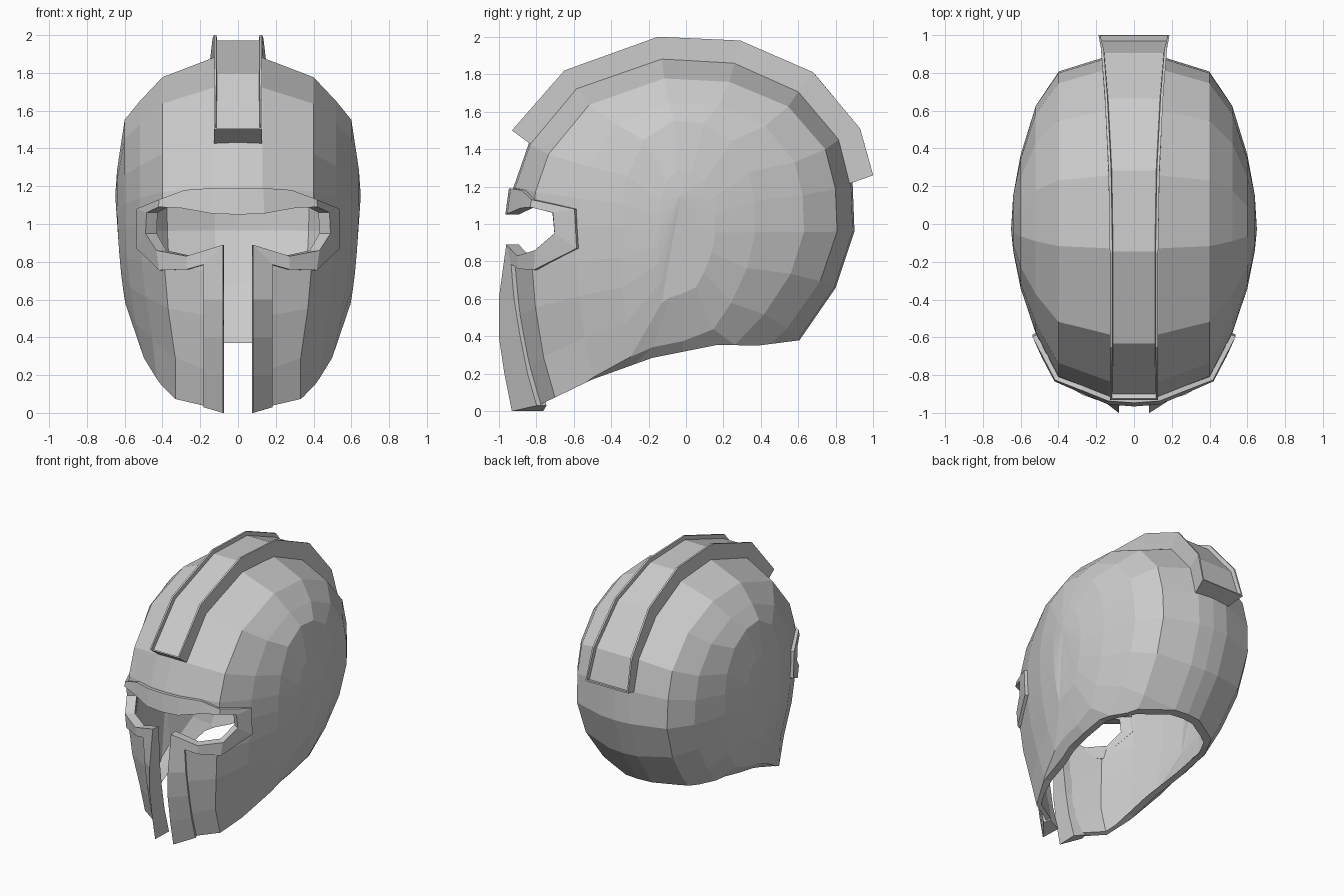
import bpy, bmesh
from mathutils import Vector
from mathutils.bvhtree import BVHTree

if "Cube" in bpy.data.objects:
    bpy.data.objects.remove(bpy.data.objects["Cube"])


def make(name, verts, faces, inset=None):
    me = bpy.data.meshes.new(name)
    me.from_pydata([tuple(v) for v in verts], [], faces)
    bm = bmesh.new()
    bm.from_mesh(me)
    bmesh.ops.recalc_face_normals(bm, faces=bm.faces)
    if inset:
        bm.faces.ensure_lookup_table()
        top_faces = [bm.faces[i] for i in inset]
        bmesh.ops.inset_region(bm, faces=top_faces, thickness=0.014, depth=0)
        bmesh.ops.inset_region(bm, faces=top_faces, thickness=0.004, depth=-0.03)
    bm.to_mesh(me)
    bm.free()
    ob = bpy.data.objects.new(name, me)
    bpy.context.collection.objects.link(ob)
    return ob


def loft(name, sections, inset=None):
    n = len(sections[0])
    verts = [p for s in sections for p in s]
    faces = [(i * n + j, i * n + (j + 1) % n, (i + 1) * n + (j + 1) % n, (i + 1) * n + j)
             for i in range(len(sections) - 1) for j in range(n)]
    faces += [tuple(range(n)), tuple(range(len(verts) - n, len(verts)))]
    return make(name, verts, faces, inset)


def cut(target, cutter):
    cutter.hide_render = True
    cutter.display_type = 'WIRE'
    m = target.modifiers.new(cutter.name, 'BOOLEAN')
    m.operation = 'DIFFERENCE'
    m.solver = 'EXACT'
    m.object = cutter


# Shell: side profile (y, z) shrunk towards the ears in rings
# (x, front y scale, back y scale, z scale), narrowed towards the cheeks
CY, CZ = -0.03, 0.95
profile = [(-0.92, 1.2), (-0.84, 1.43), (-0.59, 1.73), (-0.13, 1.89), (0.26, 1.87),
           (0.61, 1.72), (0.83, 1.46), (0.89, 1.22), (0.90, 0.96), (0.80, 0.66),
           (0.60, 0.37), (0.38, 0.15), (0, 0.05), (-0.45, 0.0), (-0.79, -0.08),
           (-0.87, 0.2), (-0.92, 0.5), (-0.94, 0.75), (-0.94, 1.0)]
half = [(0, 1, 1, 1), (0.13, 0.99, 0.99, 0.99), (0.40, 0.87, 0.90, 0.88),
        (0.52, 0.61, 0.71, 0.745), (0.60, 0.35, 0.43, 0.64), (0.64, 0.13, 0.2, 0.36)]
rings = [(-x, a, b, c) for x, a, b, c in reversed(half[1:])] + half
n = len(profile)
verts, faces = [], []
for x, front, back, sz in rings:
    for y, z in profile:
        z = CZ + (z - CZ) * sz
        taper = min(0.17, 0.33 * max(0, (1.2 - z) / 1.2) ** 2.4)
        verts.append((x * (1 - taper), CY + (y - CY) * (front if y < CY else back), z))
for i in range(len(rings) - 1):
    for j in range(n):
        k = (j + 1) % n
        faces.append((i * n + j, i * n + k, (i + 1) * n + k, (i + 1) * n + j))
last = len(verts) - n
verts += [(-0.65, CY, 1.15), (0.65, CY, 1.15)]
for j in range(n):
    k = (j + 1) % n
    faces += [(k, j, last + n), (last + j, last + k, last + n + 1)]
tree = BVHTree.FromPolygons(verts, faces)
shell = make("helmet_shell", verts, faces)
sol = shell.modifiers.new("thickness", 'SOLIDIFY')
sol.thickness = 0.04
sol.offset = -1

# Opening trim: outer x, z, inner x, z and the lip's y beside the nose slot
trim = [(0, 1.19, 0, 1.05, None), (0.13, 1.19, 0.13, 1.055, None),
        (0.27, 1.18, 0.29, 1.085, None), (0.40, 1.13, 0.40, 1.09, None),
        (0.515, 1.08, 0.46, 1.06, None), (0.515, 0.87, 0.465, 0.95, None),
        (0.40, 0.755, 0.41, 0.86, None), (0.26, 0.76, 0.26, 0.83, None),
        (0.175, 0.785, 0.08, 0.89, -0.96), (0.175, 0.6, 0.08, 0.6, -1.0),
        (0.175, 0.4, 0.08, 0.4, -1.0), (0.175, 0.2, 0.08, 0.2, -0.97),
        (0.175, 0.03, 0.08, 0.0, -0.93)]
trim = [(-a, b, -c, d, e) for a, b, c, d, e in reversed(trim[1:])] + trim


def on_shell(x, z, d):
    hit = tree.ray_cast(Vector((x, -3, z)), Vector((0, 1, 0)))[0]
    s = max(-0.95, min(0.95, x / 0.57))
    return hit + Vector((s, -(1 - s * s) ** 0.5, 0)) * d


sections = []
for ox, oz, ix, iz, lip in trim:
    front = Vector((ix, lip, iz)) if lip else on_shell(ix, iz, 0.03)
    sections.append([on_shell(ox, oz, 0.025), front,
                     on_shell(ix, iz, -0.042), on_shell(ox, oz, -0.03)])
loft("opening_trim", sections)

# Cutters: T-shaped face opening (slightly under the trim) and curved lower rim
outline = []
for ox, oz, ix, iz, lip in trim:
    f = 0.2
    outline.append((ix + (ox - ix) * f, iz + (oz - iz) * f))
outline = [(outline[0][0], -0.3)] + outline + [(outline[-1][0], -0.3)]
cut(shell, loft("face_opening_cutter", [[(x, y, z) for x, z in outline] for y in (-1.3, -0.25)]))
rim = [(1.2, 0.39), (0.60, 0.378), (0.38, 0.35), (0.17, 0.355), (-0.18, 0.285),
       (-0.5, 0.17), (-0.79, 0.03), (-0.86, 0.005), (-1.3, 0.005), (-1.3, -0.6), (1.2, -0.6)]
cut(shell, loft("lower_rim_cutter", [[(x, y, z) for y, z in rim] for x in (-1, 1)]))

# Crest: raised band along the dome with a sunken top, widening to the back
top = [(-0.93, 1.5), (-0.65, 1.82), (-0.15, 2.0), (0.29, 1.98), (0.68, 1.81),
       (0.93, 1.51), (1.0, 1.26)]
widths = [0.128, 0.128, 0.128, 0.135, 0.155, 0.175, 0.188]
sections = []
for (ty, tz), (by, bz), w in zip(top, profile[1:8], widths):
    by, bz = CY + (by - CY) * 0.97, CZ + (bz - CZ) * 0.97
    b = min(w, 0.15)
    sections.append([(-w, ty, tz), (w, ty, tz), (b, by, bz), (-b, by, bz)])
loft("crest", sections, inset=[i * 4 for i in range(len(top) - 1)])
